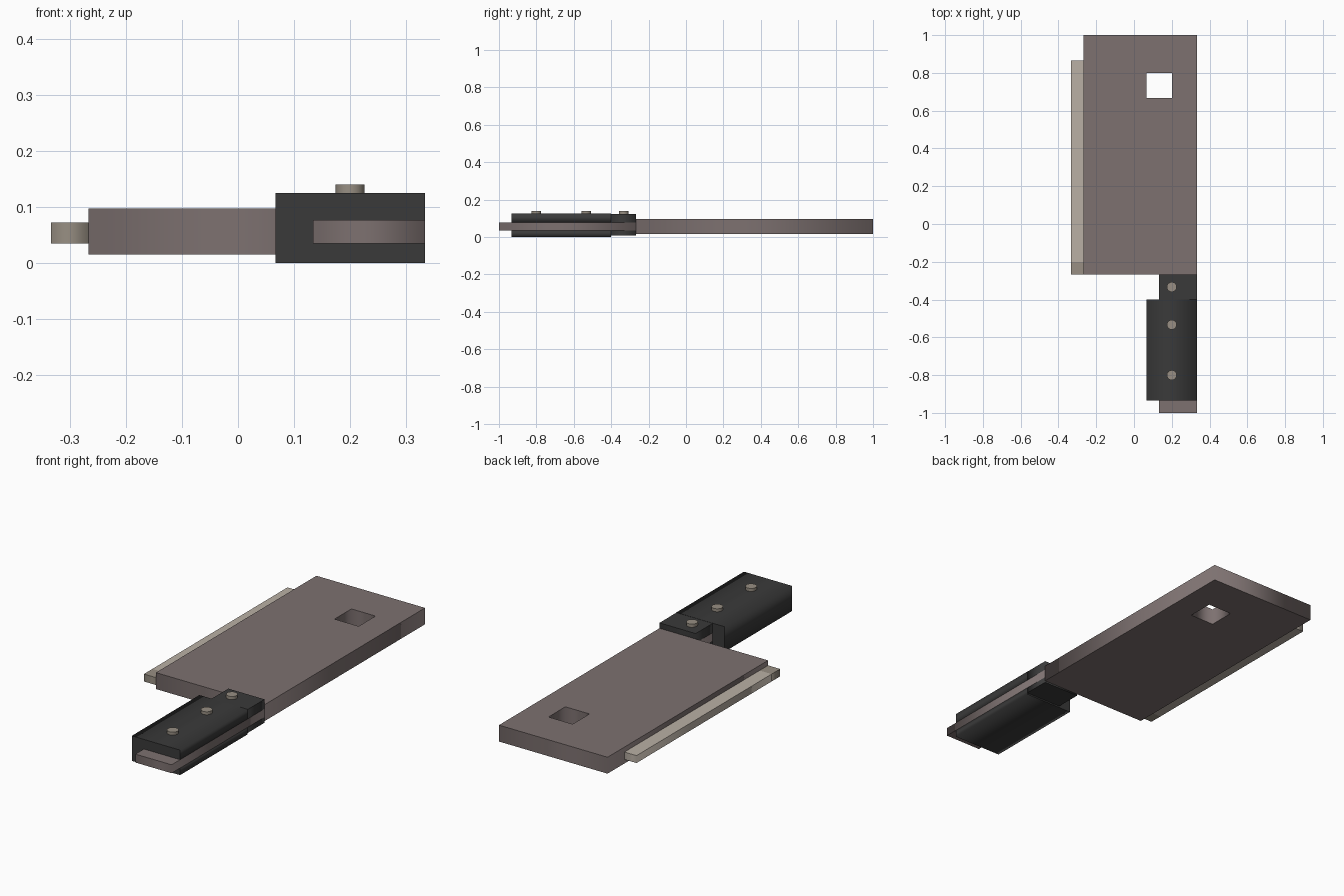
import bpy
from math import pi

if "Cube" in bpy.data.objects:
    bpy.data.objects.remove(bpy.data.objects["Cube"])

U = 1 / 15  # the model sits on a 1/15 unit grid


def material(name, rgb):
    m = bpy.data.materials.new(name)
    m.diffuse_color = (*rgb, 1)
    m.use_nodes = True
    m.node_tree.nodes["Principled BSDF"].inputs["Base Color"].default_value = m.diffuse_color
    return m


STEEL = material("dull_steel", (0.205, 0.165, 0.162))
BRIGHT = material("bright_edge", (0.49, 0.434, 0.376))
BRASS = material("rivet_metal", (0.314, 0.275, 0.227))
GRIP = material("dark_grip", (0.042, 0.042, 0.042))


def rect(x0, x1, y0, y1):
    return [(x0, y0), (x1, y0), (x1, y1), (x0, y1)]


def extrude(name, loops, lo, hi, mat, along_y=False):
    """Filled outline (inner loops become holes) extruded from lo to hi."""
    cu = bpy.data.curves.new(name, 'CURVE')
    cu.dimensions, cu.fill_mode = '2D', 'BOTH'
    cu.extrude = (hi - lo) / 2
    for pts in loops:
        s = cu.splines.new('POLY')
        s.points.add(len(pts) - 1)
        for p, (a, b) in zip(s.points, pts):
            p.co = (a, b, 0, 1)
        s.use_cyclic_u = True
    ob = bpy.data.objects.new(name, cu)
    bpy.context.collection.objects.link(ob)
    mid = (lo + hi) / 2
    if along_y:
        ob.rotation_euler.x = pi / 2
        ob.location.y = mid
    else:
        ob.location.z = mid
    bpy.ops.object.select_all(action='DESELECT')
    ob.select_set(True)
    bpy.context.view_layer.objects.active = ob
    bpy.ops.object.convert(target='MESH')
    ob = bpy.context.object
    ob.data.materials.clear()
    ob.data.materials.append(mat)
    return ob


# Blade with square hanging hole
extrude("blade", [rect(-4*U, 5*U, -4*U, 1), rect(U, 3*U, 10*U, 12*U)],
        0.015, 0.097, STEEL)

# Thin cutting edge and its darker heel
extrude("cutting_edge", [rect(-5*U, -4*U, -3*U, 13*U)], 0.035, 0.072, BRIGHT)
extrude("edge_heel", [rect(-5*U, -4*U, -4*U, -3*U)], 0.035, 0.072, BRASS)

# Tang running through the handle
T0, T1 = 0.035, 0.077
extrude("tang", [rect(2*U, 5*U, -1, -4*U)], T0, T1, STEEL)

# Grip wraps the tang, open on the right side
extrude("grip", [[(U, 0), (5*U, 0), (5*U, T0), (2*U, T0),
                  (2*U, T1), (5*U, T1), (5*U, 0.125), (U, 0.125)]],
        -14*U, -6*U, GRIP, along_y=True)

# Narrow grip plates next to the blade
for name, lo, hi in (("upper_bolster", T1, 0.124), ("lower_bolster", 0.007, T0)):
    extrude(name, [rect(2*U, 5*U, -6*U, -4*U)], lo, hi, GRIP)

# Rivets
for i, y in enumerate((-12*U, -8*U, -5*U)):
    bpy.ops.mesh.primitive_cylinder_add(vertices=32, radius=0.026, depth=0.04,
                                        location=(3*U, y, 0.12))
    ob = bpy.context.object
    ob.name = f"rivet_{i + 1}"
    ob.data.materials.append(BRASS)
    bpy.ops.object.shade_smooth_by_angle()
